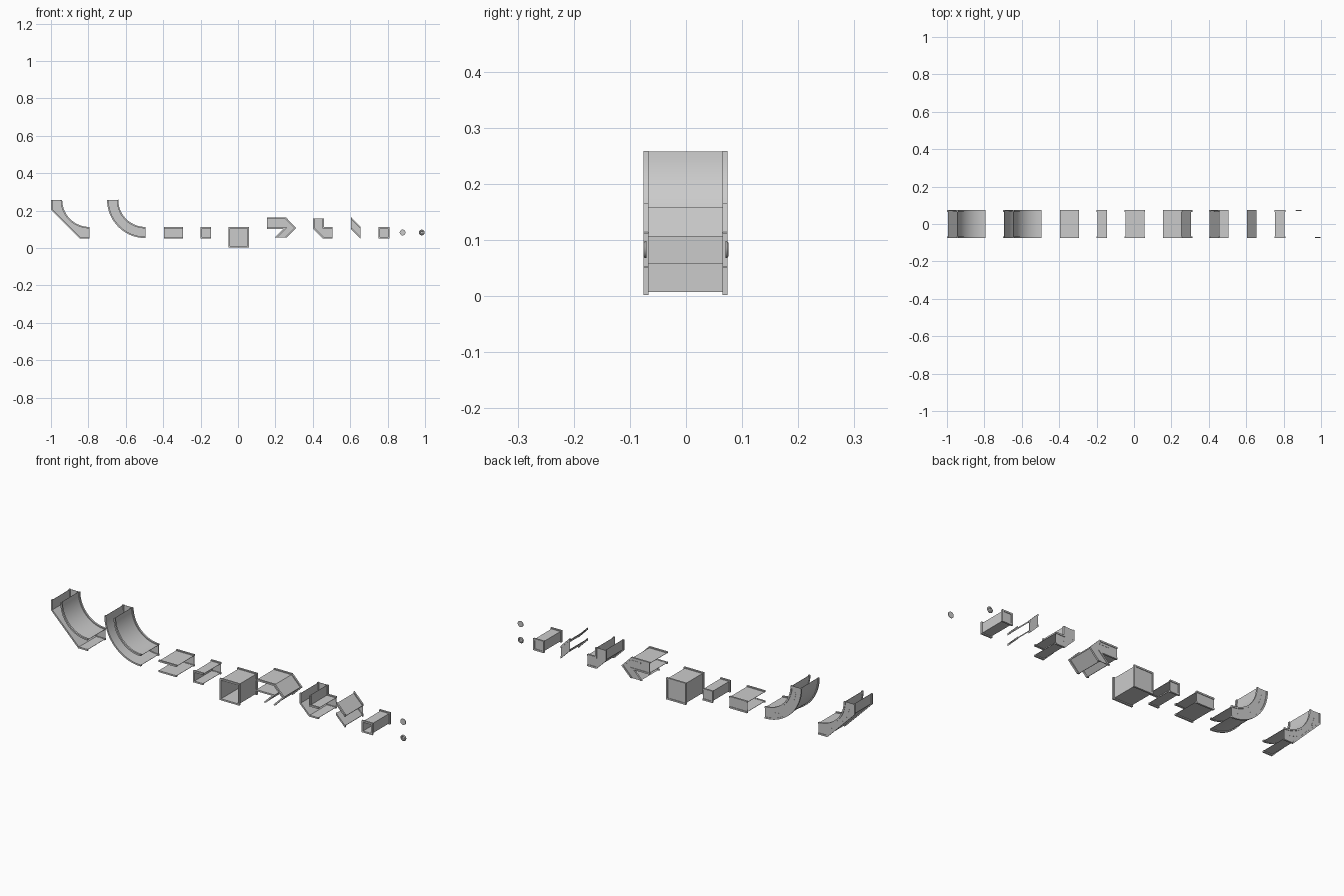
import bpy, bmesh, math
from mathutils import Vector

if "Cube" in bpy.data.objects:
    bpy.data.objects.remove(bpy.data.objects["Cube"])

Y0, Y1 = -0.076, 0.074      # open front edge, closed back edge
LOW, MID, TOP, HIGH = 0.057, 0.107, 0.158, 0.258


def finish(name, bm):
    bmesh.ops.recalc_face_normals(bm, faces=bm.faces)
    me = bpy.data.meshes.new(name)
    bm.to_mesh(me)
    bm.free()
    ob = bpy.data.objects.new(name, me)
    bpy.context.collection.objects.link(ob)
    bpy.ops.object.select_all(action='DESELECT')
    ob.select_set(True)
    bpy.context.view_layer.objects.active = ob
    bpy.ops.object.shade_smooth_by_angle(angle=math.radians(30))
    return ob


def arc(cx, cz, r, a0, a1, n=18):
    return [(cx + r * math.cos(math.radians(a0 + (a1 - a0) * i / n)),
             cz + r * math.sin(math.radians(a0 + (a1 - a0) * i / n))) for i in range(n + 1)]


def miters(path, closed, cuts):
    """Outward offset vector for each point; cuts = directions of the two end cuts."""
    pts = [Vector(p) for p in path]
    n = len(pts)
    segs = []
    for i in range(n if closed else n - 1):
        d = (pts[(i + 1) % n] - pts[i]).normalized()
        segs.append(Vector((-d.y, d.x)))
    out = []
    for i in range(n):
        if not closed and i in (0, n - 1):
            nrm = segs[0] if i == 0 else segs[-1]
            c = cuts[0 if i == 0 else 1]
            c = Vector(c) if c else nrm
            out.append(c / nrm.dot(c))
        else:
            a, b = segs[i - 1], segs[i % len(segs)]
            m = (a + b).normalized()
            out.append(m / m.dot(a))
    return pts, out


def strip(bm, path, closed, cuts, inner, outer, y0, y1):
    """Rectangular section swept along a path in the xz plane."""
    pts, offs = miters(path, closed, cuts)
    rings = []
    for p, o in zip(pts, offs):
        a, b = p + o * inner, p + o * outer
        rings.append([bm.verts.new((q.x, y, q.y))
                      for q, y in ((a, y0), (b, y0), (b, y1), (a, y1))])
    n = len(rings)
    for i in range(n if closed else n - 1):
        r, s = rings[i], rings[(i + 1) % n]
        for k in range(4):
            bm.faces.new((r[k], r[(k + 1) % 4], s[(k + 1) % 4], s[k]))
    if not closed:
        bm.faces.new(rings[0])
        bm.faces.new(rings[-1][::-1])


def duct(name, paths, closed=False, cuts=None, slots=()):
    bm = bmesh.new()
    for i, path in enumerate(paths):
        c = cuts[i] if cuts else (None, None)
        strip(bm, path, closed, c, -0.0015, 0, Y0, Y1)             # wall
        strip(bm, path, closed, c, -0.003, 0.005, Y0, Y0 + 0.009)  # front rim
        strip(bm, path, closed, c, -0.003, 0.005, Y1 - 0.009, Y1)  # back rim
    # back panel
    outline = [p for path in paths for p in path]
    f = bm.faces.new([bm.verts.new((x, 0.069, z)) for x, z in outline])
    ext = bmesh.ops.extrude_face_region(bm, geom=[f], use_keep_orig=True)
    bmesh.ops.translate(bm, vec=(0, 0.002, 0),
                        verts=[v for v in ext['geom'] if isinstance(v, bmesh.types.BMVert)])
    # narrow ribs on the panel
    for s in slots:
        strip(bm, s, False, (None, None), -0.003, 0.003, 0.068, 0.072)
    return finish(name, bm)


# large bend with chamfered outside
cx = -0.795
ribs = lambda c: [arc(c, HIGH, 0.175, a, a + 16, 4) for a in (190, 217, 244)]
duct("chamfered_bend", [arc(cx, HIGH, 0.15, 180, 270),
     [(cx, LOW), (cx - 0.05, LOW), (cx - 0.2, 0.207), (cx - 0.2, HIGH)]], slots=ribs(cx))

# large round bend
cx = -0.495
duct("round_bend", [arc(cx, HIGH, 0.15, 180, 270), arc(cx, HIGH, 0.2, 270, 180)], slots=ribs(cx))

# straight run
duct("straight_duct", [[(-0.395, MID), (-0.295, MID)], [(-0.295, LOW), (-0.395, LOW)]])

# end cap, open on the right
duct("end_cap", [[(-0.145, LOW), (-0.195, LOW), (-0.195, MID), (-0.145, MID)]])


# closed boxes
def box(name, x, z, s):
    duct(name, [[(x, z), (x, z + s), (x + s, z + s), (x + s, z)]], closed=True)


box("large_box", -0.045, 0.007, 0.1)
box("small_box", 0.755, LOW, 0.05)

# sharp corner joining a horizontal run to a diagonal one
x = 0.155
H, V = (1, 0), (0, 1)
duct("sharp_corner", [
    [(x, TOP), (x + 0.1, TOP), (x + 0.15, MID), (x + 0.1, LOW)],
    [(x + 0.05, LOW), (x + 0.1, MID), (x, MID)]],
    cuts=[(None, H), ((-1, 0), None)],
    slots=[[(x + 0.05, 0.145), (x + 0.1, 0.145)]])

# small chamfered elbow
x = 0.405
duct("small_elbow", [
    [(x + 0.05, TOP), (x + 0.05, MID), (x + 0.1, MID)],
    [(x + 0.1, LOW), (x + 0.05, LOW), (x, MID), (x, TOP)]],
    slots=[[(x + 0.025, 0.112), (x + 0.055, 0.082)]])

# diagonal run with upright ends
x = 0.605
duct("diagonal_duct", [[(x, TOP), (x + 0.05, MID)], [(x + 0.05, LOW), (x, MID)]],
     cuts=[(V, V), ((0, -1), (0, -1))])


# round buttons, one facing each way
def button(name, x, side):
    bm = bmesh.new()
    prof = [(0.0155, 0.0705), (0.0155, 0.073), (0.012, 0.076), (0.008, 0.076), (0.006, 0.073)]
    n = 24
    rings = [[bm.verts.new((x + r * math.cos(math.tau * k / n), side * y,
                            0.083 + r * math.sin(math.tau * k / n))) for k in range(n)]
             for r, y in prof]
    for a, b in zip(rings, rings[1:]):
        for k in range(n):
            bm.faces.new((a[k], a[(k + 1) % n], b[(k + 1) % n], b[k]))
    bm.faces.new(rings[0])
    bm.faces.new(rings[-1])
    finish(name, bm)


button("back_button", 0.88, 1)
button("front_button", 0.982, -1)
